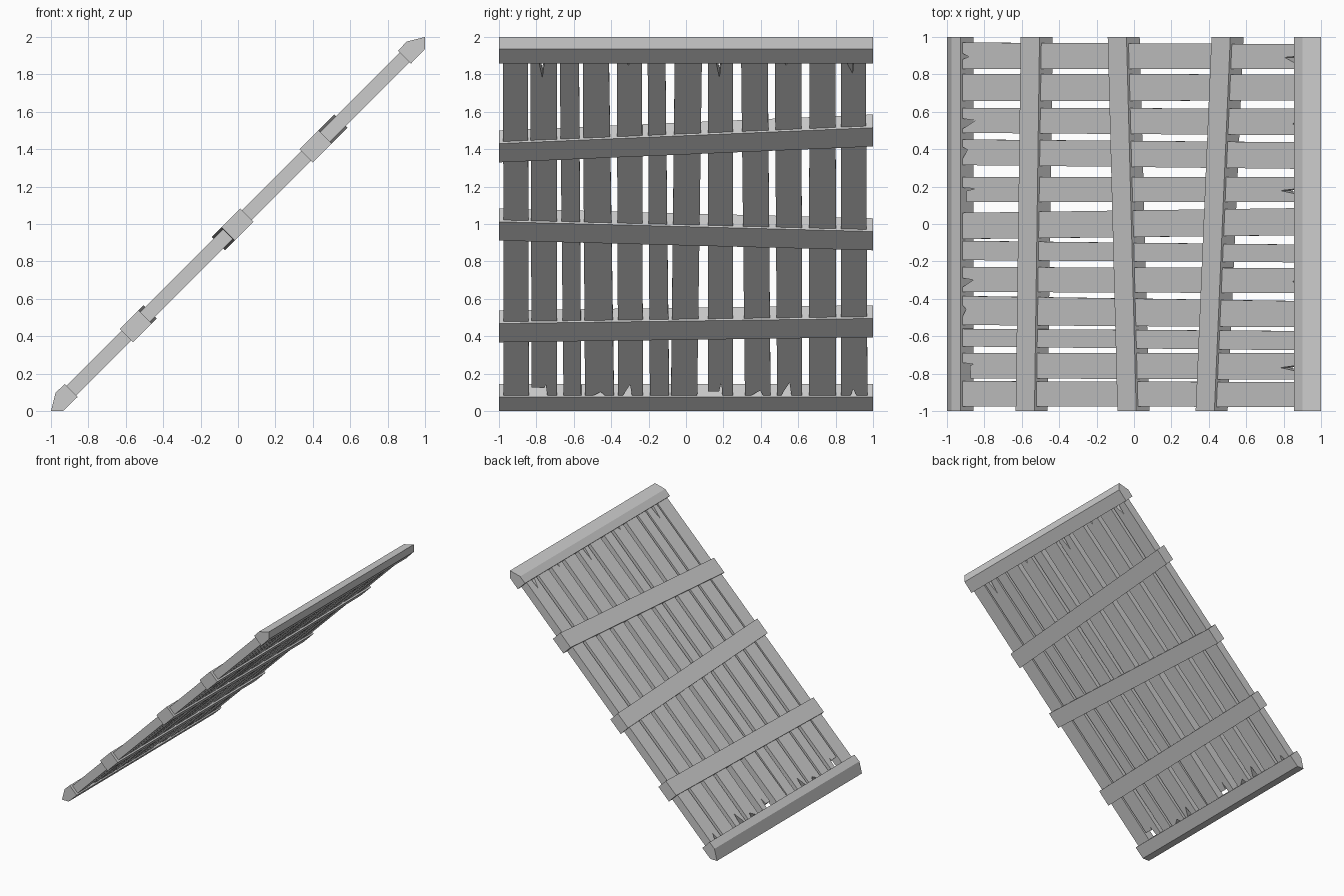
import bpy, bmesh, math
from mathutils import Matrix

if "Cube" in bpy.data.objects:
    bpy.data.objects.remove(bpy.data.objects["Cube"])

R2 = math.sqrt(2)
# Panel space (s along slope, y across, n normal) leaning at 45 degrees
LEAN = Matrix.Translation((0, 0, 1)) @ Matrix.Rotation(-math.pi / 4, 4, 'Y')


def extrude(name, pts, vec, matrix):
    """Make a prism by extruding a polygon along vec."""
    bm = bmesh.new()
    face = bm.faces.new([bm.verts.new(p) for p in pts])
    res = bmesh.ops.extrude_face_region(bm, geom=[face])
    verts = [g for g in res["geom"] if isinstance(g, bmesh.types.BMVert)]
    bmesh.ops.translate(bm, verts=verts, vec=vec)
    bm.transform(matrix)
    bmesh.ops.recalc_face_normals(bm, faces=bm.faces)
    me = bpy.data.meshes.new(name)
    bm.to_mesh(me)
    bm.free()
    ob = bpy.data.objects.new(name, me)
    bpy.context.collection.objects.link(ob)
    return ob


# End rails: the lower profile mirrors the upper one across the slope
profile = [(1, 1), (1, .936), (.925, .858), (.856, .927), (.902, .975)]
extrude("top_rail", [(x, -1, z + 1) for x, z in profile], (0, 2, 0), Matrix())
extrude("bottom_rail", [(-z, -1, 1 - x) for x, z in profile], (0, 2, 0), Matrix())

# Crooked cross bars: height offset at y = -1 and at y = 1
for i, (a, b) in enumerate([(-.547, -.52), (-.003, -.055), (.415, .5)]):
    a, b, w, t = a * R2, b * R2, .071, .05
    extrude(f"cross_bar_{i + 1}",
            [(a - w, -1, -t), (a + w, -1, -t), (b + w, 1, -t), (b - w, 1, -t)],
            (0, 0, 2 * t), LEAN)

# Slats: left and right edge at the bottom, then at the top
slats = [(-.975, -.84, -.978, -.845), (-.825, -.69, -.832, -.69),
         (-.655, -.56, -.675, -.572), (-.54, -.385, -.552, -.412),
         (-.363, -.23, -.37, -.235), (-.193, -.09, -.205, -.11),
         (-.08, .06, -.06, .085), (.118, .25, .118, .25),
         (.315, .452, .295, .437), (.487, .62, .475, .618),
         (.657, .802, .66, .8), (.83, .97, .83, .962)]
# Splintered ends: (fraction across the slat, depth of the break)
bottom_breaks = {
    1: [(0, .065), (.5, .06), (.56, .085), (.62, 0)],
    3: [(.25, 0), (.55, .03), (.62, .015), (.7, 0)],
    4: [(.18, 0), (.48, .085), (.56, 0)],
    7: [(0, .035), (.45, .035), (.54, .1), (.58, 0)],
    8: [(.2, 0), (.6, .04), (.72, 0)],
    9: [(.15, 0), (.5, .1), (.58, 0)],
    11: [(.35, 0), (.46, .05), (.6, 0)]}
top_breaks = {
    1: [(.32, 0), (.45, .12), (.53, 0)],
    4: [(.38, 0), (.46, .03), (.55, 0)],
    7: [(.32, 0), (.46, .12), (.53, 0)],
    9: [(.35, 0), (.42, .03), (.5, 0)],
    11: [(.2, 0), (.46, .09), (.5, 0)]}
END, HALF = 1.264, .036


def slat_end(y0, y1, s, sign, breaks):
    if not breaks:
        breaks = []
    fr = list(breaks)
    if not fr or fr[0][0] > 0:
        fr.insert(0, (0, 0))
    fr.append((1, 0))
    return [(s - sign * d, y0 + (y1 - y0) * f, -HALF) for f, d in fr]


for i, (b0, b1, t0, t1) in enumerate(slats):
    low = slat_end(b0, b1, -END, -1, bottom_breaks.get(i))
    high = slat_end(t0, t1, END, 1, top_breaks.get(i))
    extrude(f"slat_{i + 1}", low + high[::-1], (0, 0, 2 * HALF), LEAN)
